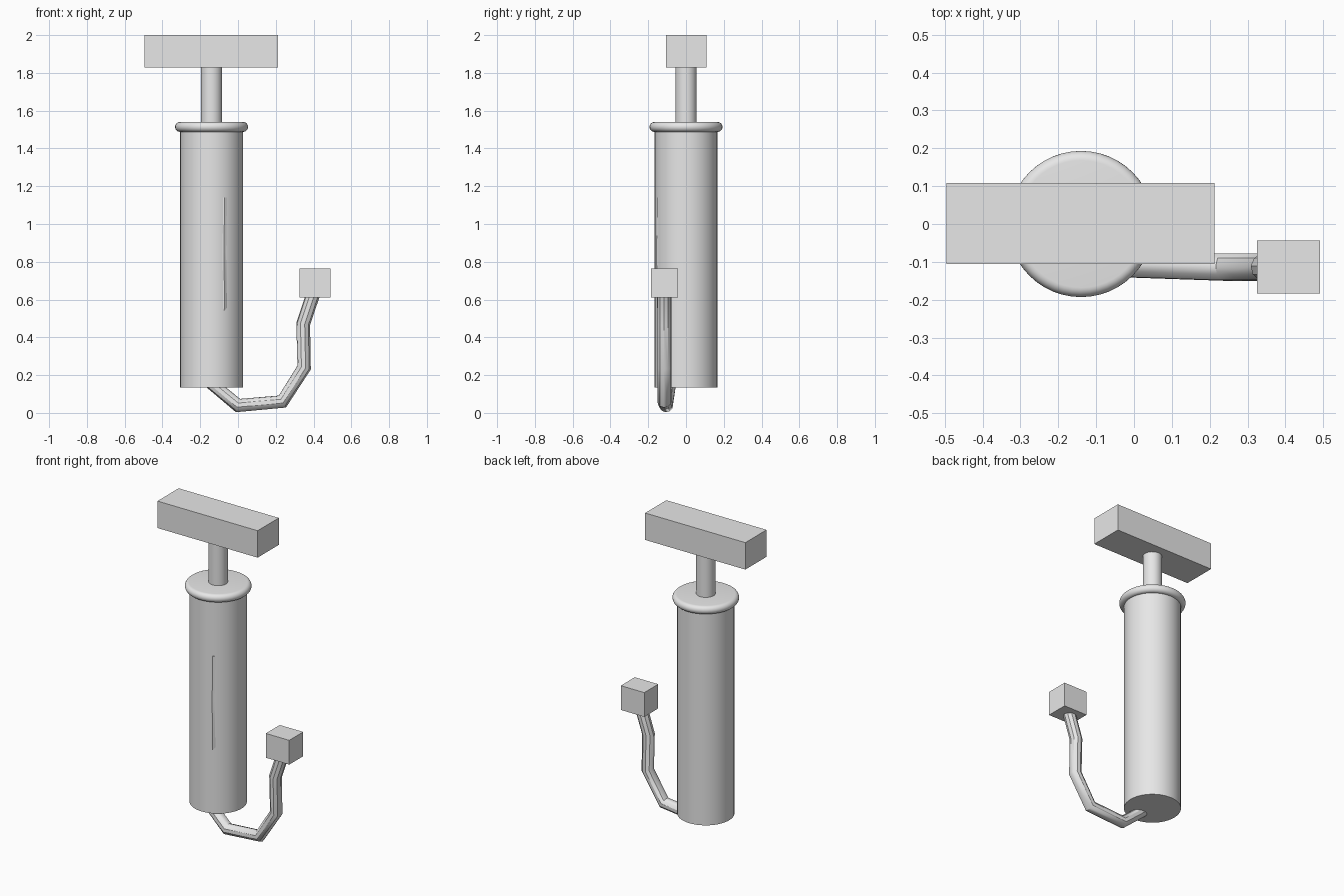
import bpy, bmesh, math

if "Cube" in bpy.data.objects:
    bpy.data.objects.remove(bpy.data.objects["Cube"])

AXIS_X = -0.14   # centre line of the pump barrel

grey = bpy.data.materials.new("light_grey")
grey.diffuse_color = (0.8, 0.8, 0.8, 1)
grey.use_nodes = True
grey.node_tree.nodes["Principled BSDF"].inputs["Base Color"].default_value = grey.diffuse_color


def finish(obj, smooth=True):
    obj.data.materials.clear()
    obj.data.materials.append(grey)
    bpy.ops.object.select_all(action='DESELECT')
    obj.select_set(True)
    bpy.context.view_layer.objects.active = obj
    if smooth:
        bpy.ops.object.shade_smooth_by_angle(angle=math.radians(35))


def box(name, lo, hi):
    bpy.ops.mesh.primitive_cube_add(size=1, location=[(a + b) / 2 for a, b in zip(lo, hi)])
    obj = bpy.context.object
    obj.name = name
    obj.scale = [b - a for a, b in zip(lo, hi)]
    bpy.ops.object.transform_apply(location=False, rotation=False, scale=True)
    finish(obj, False)


def lathe(name, profile, sides=48):
    """Closed solid of revolution from (radius, z) rings, bottom to top."""
    bm = bmesh.new()
    rings = [[bm.verts.new((AXIS_X + r * math.cos(math.tau * i / sides),
                            r * math.sin(math.tau * i / sides), z))
              for i in range(sides)] for r, z in profile]
    for low, high in zip(rings, rings[1:]):
        for i in range(sides):
            j = (i + 1) % sides
            bm.faces.new((low[i], low[j], high[j], high[i]))
    bm.faces.new(rings[0][::-1])
    bm.faces.new(rings[-1])
    mesh = bpy.data.meshes.new(name)
    bm.to_mesh(mesh)
    bm.free()
    obj = bpy.data.objects.new(name, mesh)
    bpy.context.collection.objects.link(obj)
    finish(obj)


# Barrel, plunger rod and handle
lathe("barrel", [(0.166, 0.135), (0.166, 1.50)])
lathe("plunger_rod", [(0.056, 1.50), (0.056, 1.85)], 32)
box("handle", (-0.495, -0.106, 1.828), (0.213, 0.108, 2.0))

# Collar: rounded rim with a flat lid
rim = [(0.168 + 0.025 * math.cos(a), 1.514 + 0.026 * math.sin(a))
       for a in (math.radians(d) for d in range(-90, 91, 15))]
lathe("collar", rim)

# Hose: begins inside the barrel, just breaking its front wall
path = [(-0.083, -0.119, 1.14), (-0.086, -0.120, 0.85), (-0.083, -0.119, 0.56),
        (-0.14, -0.088, 0.155), (0.0, -0.106, 0.039), (0.235, -0.114, 0.06),
        (0.35, -0.114, 0.24), (0.345, -0.114, 0.47), (0.405, -0.114, 0.65)]
curve = bpy.data.curves.new("hose", 'CURVE')
curve.dimensions = '3D'
curve.bevel_depth = 0.037
curve.bevel_resolution = 3
curve.use_fill_caps = True
spline = curve.splines.new('POLY')
spline.points.add(len(path) - 1)
for point, co in zip(spline.points, path):
    point.co = (*co, 1)
hose = bpy.data.objects.new("hose", curve)
bpy.context.collection.objects.link(hose)
bpy.context.view_layer.objects.active = hose
bpy.ops.object.select_all(action='DESELECT')
hose.select_set(True)
bpy.ops.object.convert(target='MESH')
finish(bpy.context.object)

# Nozzle block at the hose end
box("nozzle", (0.325, -0.184, 0.61), (0.491, -0.043, 0.765))
